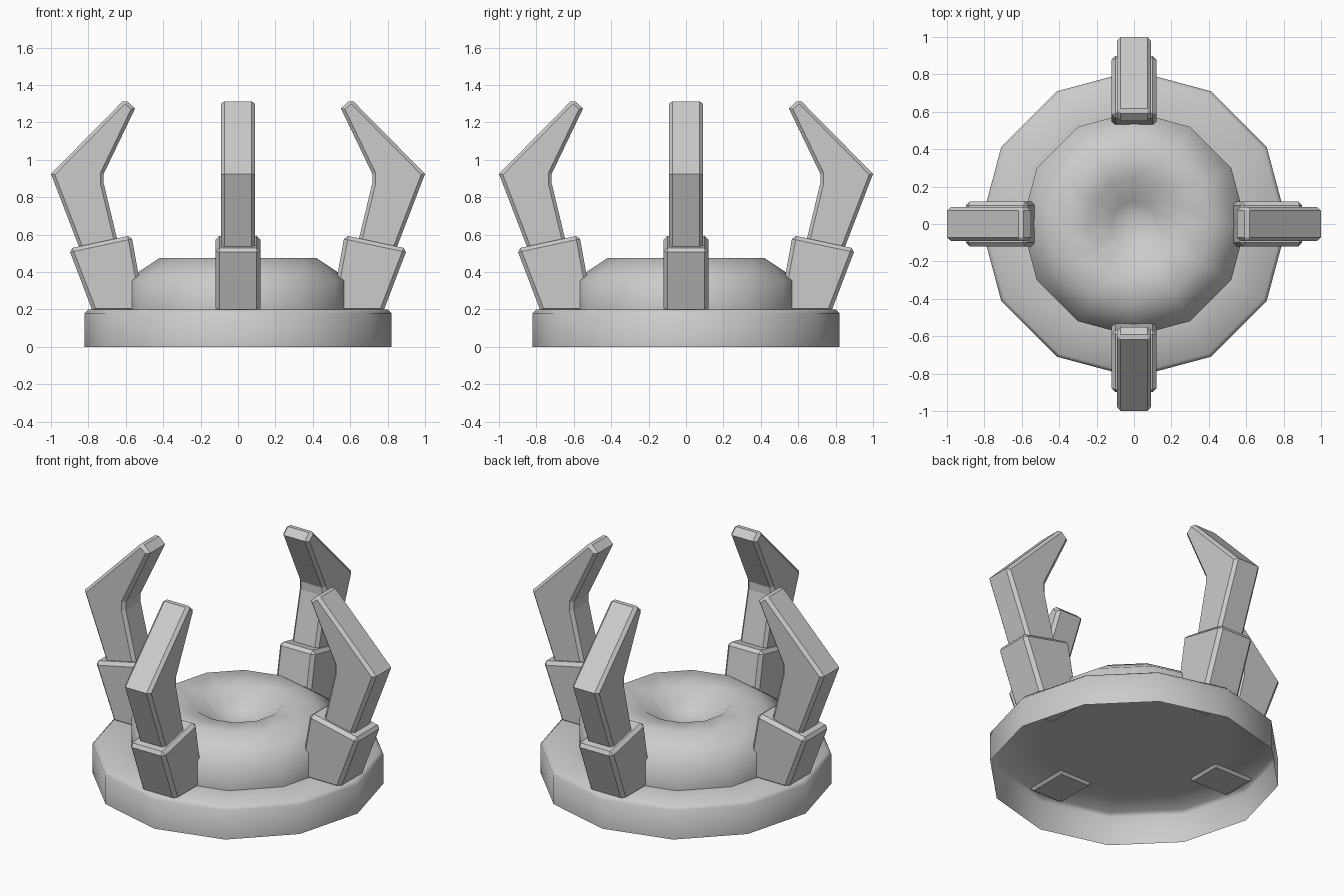
import bpy, bmesh
from math import cos, sin, pi, radians

if "Cube" in bpy.data.objects:
    bpy.data.objects.remove(bpy.data.objects["Cube"])


def make_object(name, bm):
    bmesh.ops.recalc_face_normals(bm, faces=bm.faces)
    me = bpy.data.meshes.new(name)
    bm.to_mesh(me)
    bm.free()
    ob = bpy.data.objects.new(name, me)
    bpy.context.collection.objects.link(ob)
    return ob


def lathe(name, profile, sides=12):
    """Revolve (radius, z) points; the last ring is closed with a cap."""
    bm = bmesh.new()
    rings = [[bm.verts.new((r * cos(2 * pi * i / sides), r * sin(2 * pi * i / sides), z))
              for i in range(sides)] for r, z in profile]
    for a, b in zip(rings, rings[1:]):
        for i in range(sides):
            j = (i + 1) % sides
            bm.faces.new((a[i], a[j], b[j], b[i]))
    bm.faces.new(rings[-1])
    for f in bm.faces:
        f.smooth = True
    # open shells: make sure the cap looks up
    ob = make_object(name, bm)
    if ob.data.polygons[-1].normal.z < 0:
        ob.data.flip_normals()
    return ob


def slab(name, profile, half_width, angle, bevel, limit):
    """Extrude an (x, z) outline across y, bevel it and turn it about z."""
    bm = bmesh.new()
    a = [bm.verts.new((x, -half_width, z)) for x, z in profile]
    b = [bm.verts.new((x, half_width, z)) for x, z in profile]
    bm.faces.new(a)
    bm.faces.new(b[::-1])
    n = len(profile)
    for i in range(n):
        j = (i + 1) % n
        bm.faces.new((a[i], b[i], b[j], a[j]))
    ob = make_object(name, bm)
    mod = ob.modifiers.new("bevel", 'BEVEL')
    mod.width = bevel
    mod.segments = 1
    mod.limit_method = 'ANGLE'
    mod.angle_limit = radians(limit)
    ob.rotation_euler.z = angle
    return ob


# Hollow round base, open underneath
lathe("base", [(0.82, 0.0), (0.82, 0.18), (0.80, 0.20), (0.56, 0.20)])

# Raised centre with a dimple
lathe("dimpled_dome", [(0.60, 0.20), (0.60, 0.355), (0.42, 0.475),
                       (0.25, 0.46), (0.12, 0.36), (0.05, 0.34)])

# Four sockets and bent prongs
socket = [(0.495, 0.185), (0.775, 0.185), (0.905, 0.525), (0.57, 0.597)]
prong = [(0.58, 0.30), (0.76, 0.30), (1.0, 0.925), (0.605, 1.325),
         (0.55, 1.275), (0.715, 0.925), (0.725, 0.875)]
# outline order: up the outside, over the tip, down the inside
prong[-2:] = [(0.718, 0.925), (0.718, 0.875)]
for k, side in enumerate(("right", "back", "left", "front")):
    slab(side + "_socket", socket, 0.12, k * pi / 2, 0.02, 60)
    slab(side + "_prong", prong, 0.09, k * pi / 2, 0.018, 76)
